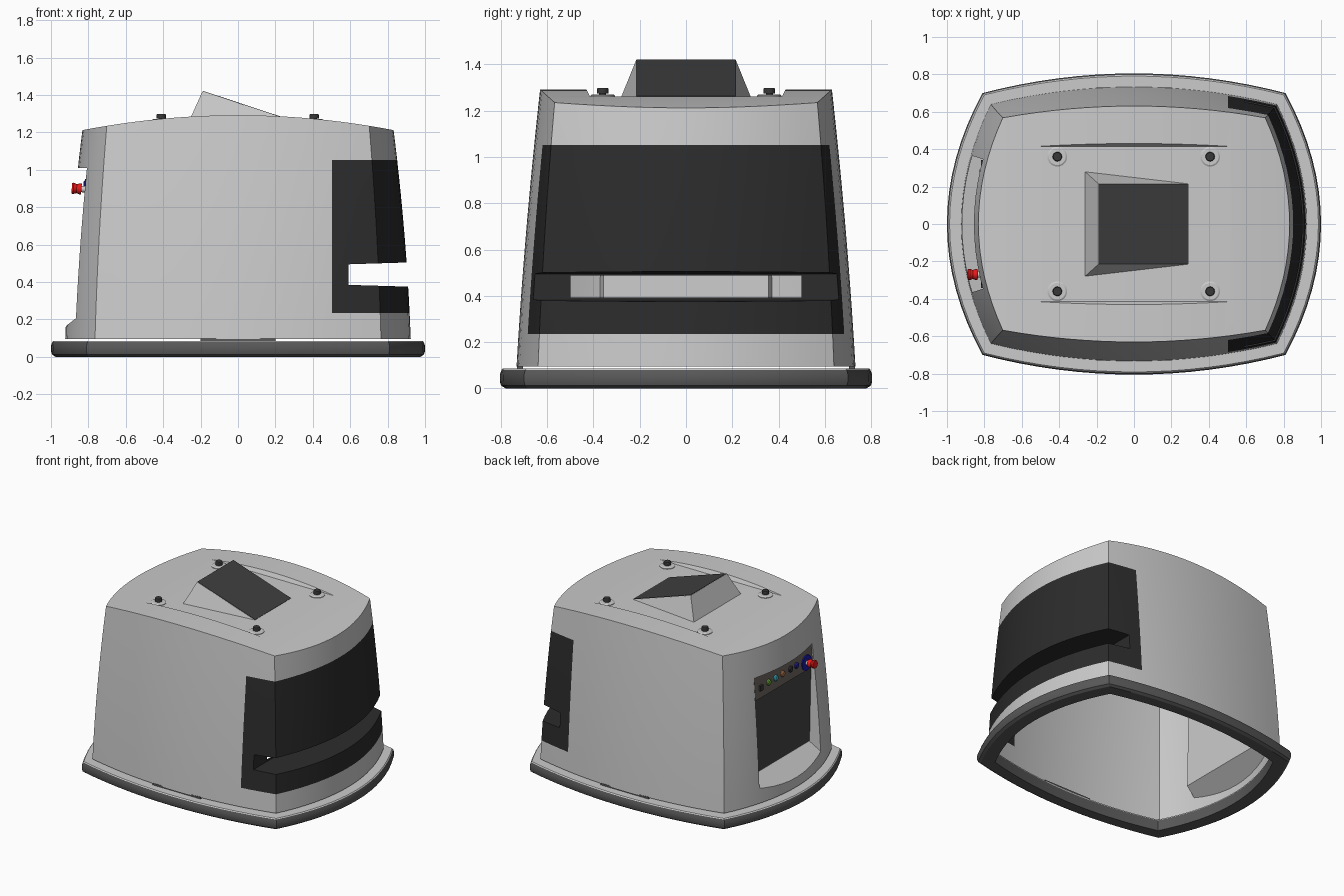
import bpy, bmesh, math
from mathutils import Vector

if "Cube" in bpy.data.objects:
    bpy.data.objects.remove(bpy.data.objects["Cube"])


def finish(bm, name, color=None):
    bmesh.ops.recalc_face_normals(bm, faces=bm.faces)
    me = bpy.data.meshes.new(name)
    bm.to_mesh(me)
    bm.free()
    ob = bpy.data.objects.new(name, me)
    bpy.context.collection.objects.link(ob)
    if color:
        paint(ob, color)
    return ob


def paint(ob, color):
    mat = bpy.data.materials.new(ob.name + "_mat")
    mat.diffuse_color = (*color, 1)
    mat.use_nodes = True
    mat.node_tree.nodes["Principled BSDF"].inputs["Base Color"].default_value = mat.diffuse_color
    ob.data.materials.clear()
    ob.data.materials.append(mat)


def hull(name, pts, color=None):
    bm = bmesh.new()
    for p in pts:
        bm.verts.new(p)
    bmesh.ops.convex_hull(bm, input=bm.verts)
    bmesh.ops.dissolve_limit(bm, angle_limit=0.002, verts=bm.verts, edges=bm.edges)
    return finish(bm, name, color)


def box(name, x, y, z, color=None):
    return hull(name, [(a, b, c) for a in x for b in y for c in z], color)


def outline(mx, my, cx, cy, z, n=16):
    """Four bulging sides meeting at sharp corners."""
    ts = [-1 + 2 * i / n for i in range(n)]
    right = [(mx - (mx - cx) * t * t, cy * t) for t in ts]
    back = [(-cx * t, my - (my - cy) * t * t) for t in ts]
    half = right + back
    return [(x, y, z) for x, y in half] + [(-x, -y, z) for x, y in half]


def loft(name, rings, color=None):
    bm = bmesh.new()
    vs = [[bm.verts.new(p) for p in r] for r in rings]
    n = len(vs[0])
    for a, b in zip(vs, vs[1:]):
        for i in range(n):
            bm.faces.new((a[i], a[(i + 1) % n], b[(i + 1) % n], b[i]))
    bm.faces.new(vs[0][::-1])
    bm.faces.new(vs[-1])
    return finish(bm, name, color)


def boolean(ob, cutter, op='DIFFERENCE', keep=False):
    m = ob.modifiers.new("cut", 'BOOLEAN')
    m.object, m.operation, m.solver = cutter, op, 'EXACT'
    bpy.context.view_layer.objects.active = ob
    bpy.ops.object.modifier_apply(modifier=m.name)
    if not keep:
        bpy.data.objects.remove(cutter)


def smooth(ob):
    bpy.ops.object.select_all(action='DESELECT')
    ob.select_set(True)
    bpy.context.view_layer.objects.active = ob
    bpy.ops.object.shade_smooth_by_angle(angle=math.radians(25))


def rod(name, start, axis, profile, color=None, n=24):
    """Turned part: profile holds (distance, radius) pairs along the axis."""
    q = Vector(axis).to_track_quat('Z', 'Y')
    rings = [[Vector(start) + q @ Vector((r * math.cos(2 * math.pi * i / n),
              r * math.sin(2 * math.pi * i / n), d)) for i in range(n)] for d, r in profile]
    ob = loft(name, rings, color)
    smooth(ob)
    return ob


# tapered hood volume with an arched top
def hood(name, z0, off, drop):
    rings = []
    for i in range(13):
        z = z0 + (1.4 - z0) * i / 12
        t = z / 1.29
        rings.append(outline(0.927 - .04 * t - .065 * t * t - off,
                             0.738 - .07 * t - .037 * t * t - off,
                             0.767 - .03 * t - .04 * t * t - off,
                             0.643 - .045 * t - .035 * t * t - off, z))
    ob = loft(name, rings)
    arch = []
    for i in range(33):
        x = -1.1 + 2.2 * i / 32
        arch += [(x, y, 1.292 - .115 * x * x - drop) for y in (-1, 1)]
    arch += [(x, y, -.5) for x in (-1.1, 1.1) for y in (-1, 1)]
    boolean(ob, hull("arch", arch), 'INTERSECT')
    return ob


def pocket(name, g):
    pts = []
    for s in (-1, 1):
        pts += [(-1.1, s * (.42 + g), .025 - g), (-1.1, s * (.42 + g), 1.01 + g),
                (-.785 + g, s * (.345 + g), .27 - g), (-.80 + g, s * (.345 + g), 1.01 + g)]
    return hull(name, pts)


def slot(name, g):
    pts = []
    for y in (-1, 1):
        pts += [(.59 - g, y, .385 - g), (.59 - g, y, .495 + g),
                (1.1, y, .37 - g), (1.1, y, .511 + g)]
    return hull(name, pts)


# hood shell: hollow, with a control pocket, a scanner slot and a flat top recess
body = hood("hood_body", .095, 0, 0)
cavity = hood("cavity", .03, .012, .045)
boolean(cavity, pocket("pocket_block", .012))
boolean(cavity, slot("slot_block", .012))
boolean(body, cavity)
boolean(body, pocket("pocket_cut", 0))
boolean(body, slot("slot_cut", 0))
boolean(body, box("sensor_opening", (.55, .65), (-.5, .5), (.392, .488)))
boolean(body, hull("top_recess", [(x, s * y, z) for x in (-.9, .9) for s in (-1, 1)
                                  for y, z in ((.415, 1.262), (.45, 1.33))]))

# black wraparound scanner band, split from the shell
band = body.copy()
band.data = body.data.copy()
band.name = "scanner_band"
bpy.context.collection.objects.link(band)
region = box("band_region", (.503, 1.2), (-1, 1), (.235, 1.052))
boolean(band, region, 'INTERSECT', keep=True)
boolean(body, region)
paint(band, (.025, .025, .025))
smooth(body)
smooth(band)

# base bumper ring and its light top deck
bumper = loft("base_bumper", [outline(1 - o, .805 - o, .81 - o * .7, .70 - o * .7, z)
              for o, z in ((.025, 0), (.006, .012), (0, .03), (0, .06), (.008, .08))],
              (.1, .1, .1))
deck = loft("base_deck", [outline(1 - o, .805 - o, .81 - o * .7, .70 - o * .7, z)
            for o, z in ((.008, .08), (.014, .086))])
for ob in (bumper, deck):
    boolean(ob, loft("ring_hole", [outline(.885, .705, .725, .61, z) for z in (-.1, .2)]))
    smooth(ob)
for side, s in (("front", -1), ("back", 1)):
    box(side + "_tab", (-.2, .2), (s * .705, s * .73), (.08, .1), (.1, .1, .1))

# wedge-shaped display on the roof
hull("display_wedge", [(x, s * y, z) for s in (-1, 1) for x, y, z in
     ((-.262, .28, 1.26), (.295, .215, 1.26), (-.19, .215, 1.42))])
hull("display_screen", [(x, y, z + d) for y in (-.213, .213) for d in (0, .003)
     for x, z in ((-.188, 1.4195), (.292, 1.261))], (.05, .05, .05))

# four roof bolts with washers
for x in (-.41, .407):
    for y in (-.36, .36):
        rod("bolt_washer", (x, y, 1.258), (0, 0, 1), [(0, .053), (.008, .053), (.013, .045)])
        rod("roof_bolt", (x, y, 1.262), (0, 0, 1), [(0, .015), (.012, .015), (.012, .025),
            (.032, .025), (.037, .022)], (.04, .04, .04))

# dark pocket back and control panel
hull("pocket_back", [(x + d, y, z) for y in (-.343, .343) for d in (0, -.004)
     for x, z in ((-.785, .275), (-.797, .84))], (.06, .06, .06))
hull("control_panel", [p for y in (-.342, .342) for p in
     ((-.795, y, .84), (-.798, y, 1.005), (-.818, y, .84), (-.806, y, 1.005))], (.16, .135, .12))

# row of push buttons, key switch and emergency stop
box("key_switch", (-.825, -.80), (.258, .292), (.895, .935), (.04, .04, .04))
for name, y, c in (("green_button", .18, (.15, .4, .05)), ("cyan_button", .096, (.05, .5, .6)),
                   ("orange_button", .014, (.5, .2, .08)), ("dark_button", -.08, (.04, .04, .04)),
                   ("blue_button", -.15, (.02, .02, .4))):
    rod(name, (-.80, y, .92), (-1, 0, 0), [(0, .022), (.02, .022), (.026, .016)], c)
stop = (-.805, -.27, .895)
rod("stop_collar", stop, (-1, 0, 0), [(0, .057), (.014, .057)], (.01, .01, .4))
rod("stop_stem", stop, (-1, 0, .08), [(0, .017), (.05, .017)])
rod("stop_knob", stop, (-1, 0, .08), [(.032, .028), (.04, .03), (.058, .024), (.075, .031),
    (.084, .028)], (.8, .01, .01))
